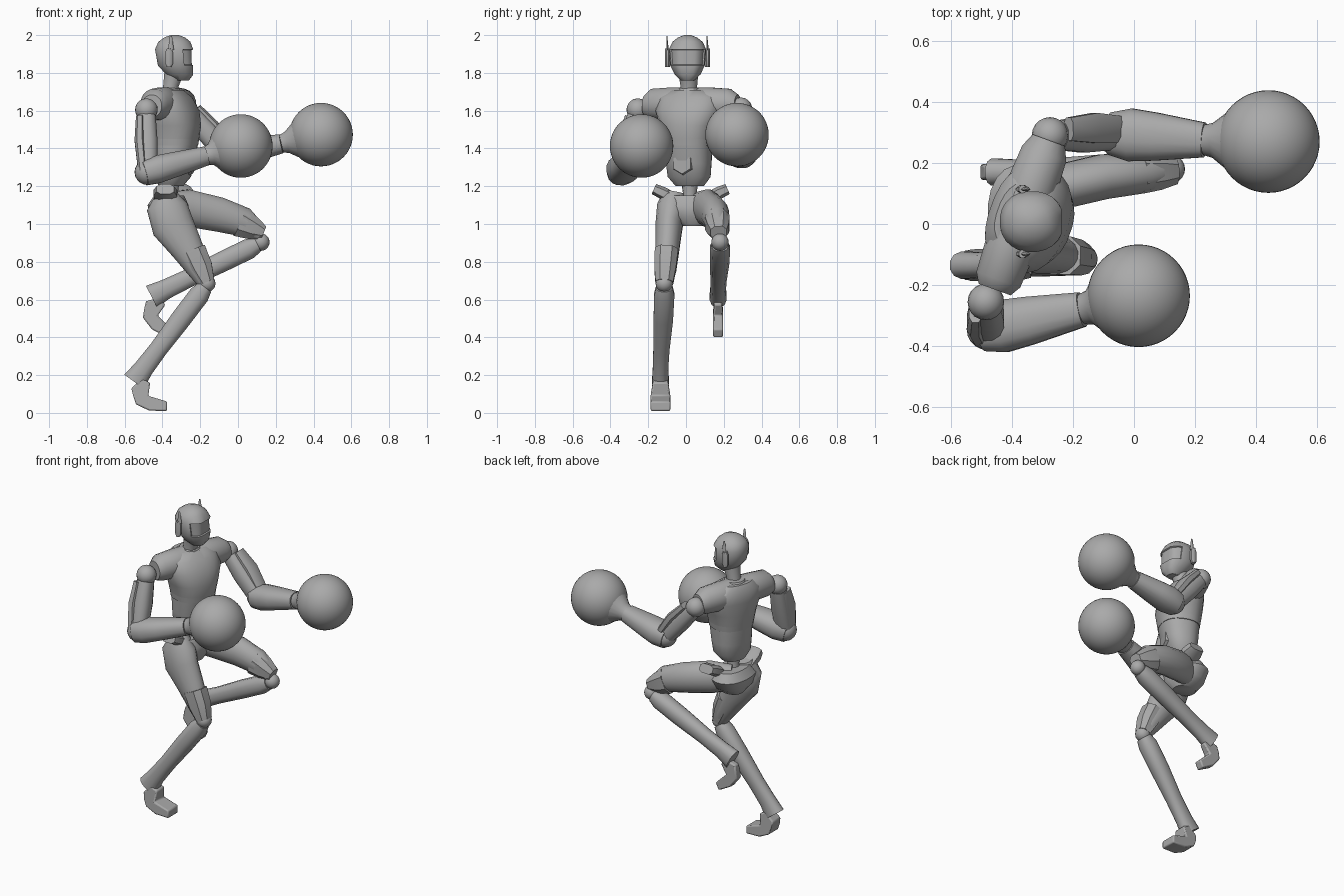
import bpy, bmesh, math
from mathutils import Vector

cube = bpy.data.objects.get("Cube")
if cube:
    bpy.data.objects.remove(cube, do_unlink=True)

grey = bpy.data.materials.new("plain grey")
grey.use_nodes = True
grey.diffuse_color = (0.4, 0.4, 0.4, 1)
grey.node_tree.nodes["Principled BSDF"].inputs["Base Color"].default_value = grey.diffuse_color

Y = Vector((0, 1, 0))
UP = Vector((0, 0, 1))


def finish(name, bm, angle=40):
    bmesh.ops.recalc_face_normals(bm, faces=bm.faces)
    mesh = bpy.data.meshes.new(name)
    bm.to_mesh(mesh)
    bm.free()
    mesh.materials.append(grey)
    ob = bpy.data.objects.new(name, mesh)
    bpy.context.collection.objects.link(ob)
    bpy.ops.object.select_all(action='DESELECT')
    ob.select_set(True)
    bpy.context.view_layer.objects.active = ob
    bpy.ops.object.shade_smooth_by_angle(angle=math.radians(angle))
    return ob


def loft_mesh(stations, side=Y, axis=None, n=16, power=1.0):
    """Rings (x, y, z, side radius, other radius) skinned along a path."""
    bm = bmesh.new()
    pts = [Vector(s[:3]) for s in stations]
    rings = []
    for i, (p, s) in enumerate(zip(pts, stations)):
        t = axis or (pts[min(i + 1, len(pts) - 1)] - pts[max(i - 1, 0)]).normalized()
        u = (side - t * side.dot(t)).normalized()
        v = t.cross(u)
        ring = []
        for k in range(n):
            a = math.tau * (k + 0.5) / n
            c, d = math.cos(a), math.sin(a)
            c, d = math.copysign(abs(c) ** power, c), math.copysign(abs(d) ** power, d)
            ring.append(bm.verts.new(p + u * c * s[3] + v * d * s[4]))
        rings.append(ring)
    for a, b in zip(rings, rings[1:]):
        for k in range(n):
            bm.faces.new((a[k], a[(k + 1) % n], b[(k + 1) % n], b[k]))
    bm.faces.new(rings[0])
    bm.faces.new(rings[-1])
    return bm


def loft(name, stations, **kw):
    return finish(name, loft_mesh(stations, **kw))


def ball(name, centre, r, seg=32):
    bm = bmesh.new()
    bmesh.ops.create_uvsphere(bm, u_segments=seg, v_segments=seg // 2, radius=r)
    bmesh.ops.translate(bm, verts=bm.verts, vec=centre)
    return finish(name, bm)


# Torso axes: the chest is twisted toward its right
yaw = math.radians(-20)
fwd = Vector((math.cos(yaw), math.sin(yaw), 0))
lat = Vector((-math.sin(yaw), math.cos(yaw), 0))


def body(f, l, z):
    return Vector((-0.355, 0.02, z)) + fwd * f + lat * l


def torso(name, rows, **kw):
    loft(name, [(*body(f, 0, z), a, b) for z, f, a, b in rows],
         side=lat, axis=UP, **kw)


# Torso
torso("chest", [(1.45, .02, .135, .125), (1.52, .02, .15, .135), (1.6, .01, .18, .13),
                (1.67, -.01, .17, .11), (1.71, -.02, .11, .075)], n=24, power=.85)
torso("waist_band", [(1.415, .02, .13, .12), (1.45, .02, .135, .125)], n=24, power=.85)
torso("abdomen", [(1.2, 0, .075, .06), (1.25, .01, .115, .09), (1.32, .015, .12, .105),
                  (1.415, .02, .125, .118)], n=20, power=.85)
torso("spine", [(1.1, -.01, .05, .05), (1.16, 0, .036, .036), (1.22, 0, .045, .045)], n=12)
torso("collar", [(1.69, -.015, .08, .075), (1.72, -.015, .062, .058)], n=16)
loft("shoulder_yoke", [(*body(-.015, l, z), r, r * .95) for l, z, r in
                       [(-.255, 1.625, .06), (-.22, 1.635, .082), (-.1, 1.635, .09),
                        (.1, 1.635, .09), (.22, 1.635, .082), (.265, 1.625, .06)]],
     side=UP, axis=lat, n=16)
loft("neck", [(-.365, .015, 1.66, .05, .05), (-.355, .015, 1.73, .045, .042),
              (-.335, .012, 1.81, .055, .055)], axis=UP)
belly = body(.11, 0, 1.32)
loft("belly_badge", [(*(belly - fwd * .02), .065, .065), (*(belly + fwd * .012), .055, .055)],
     axis=fwd, n=6)

# Head with flattened face and recessed visor
bm = loft_mesh([(-.30, .008, 1.76, .035, .04), (-.305, .008, 1.79, .068, .075),
                (-.325, .008, 1.84, .093, .1), (-.335, .008, 1.925, .1, .105),
                (-.337, .008, 1.965, .08, .085), (-.335, .008, 1.988, .05, .055),
                (-.335, .008, 2.0, .018, .02)], axis=UP, n=24, power=.92)
for v in bm.verts:
    v.co.x = min(v.co.x, -.237)
bm.normal_update()
visor = [f for f in bm.faces if 1.85 < f.calc_center_median().z < 1.92
         and f.calc_center_median().x > -.29]
bmesh.ops.recalc_face_normals(bm, faces=bm.faces)
bmesh.ops.inset_region(bm, faces=visor, thickness=.004, depth=-.008)
finish("head", bm)
for side, y in (("right", -.098), ("left", .114)):
    loft(side + "_ear", [(-.365, y, z, .014, r) for z, r in
                         [(1.83, .012), (1.85, .022), (1.91, .022), (1.93, .012)]],
         axis=UP, n=8)
    loft(side + "_antenna", [(-.355, y, 1.92, .008, .016), (-.355, y - .003, 1.995, .002, .006)],
         axis=UP, n=6)


# Arms ending in round gloves
def arm(side, shoulder, elbow, wrist, glove, out):
    s, e, w, g = map(Vector, (shoulder, elbow, wrist, glove))
    ball(side + "_shoulder_ball", s, .06, 20)
    a = s.lerp(e, .1)
    mid = s.lerp(e, .5)
    loft(side + "_upper_arm", [(*a, .048, .05), (*mid, .06, .058), (*e, .052, .055)],
         n=12, power=.8)
    # Long guard on the outer back of the upper arm
    o = Vector(out)
    loft(side + "_arm_guard", [(*(s.lerp(e, .12) + o), .04, .022), (*(mid + o * 1.1), .052, .028),
                               (*(e + o * .7), .045, .025)], n=8, power=.7)
    ball(side + "_elbow", e, .068, 20)
    d = (w - e).normalized()
    loft(side + "_forearm", [(*(e - d * .02), .07, .068), (*(e + d * .05), .088, .075),
                             (*e.lerp(w, .45), .08, .068), (*w, .058, .052)], n=16, power=.85)
    d = (g - w).normalized()
    loft(side + "_cuff", [(*w, .05, .048), (*(w + d * .03), .058, .058),
                          (*(g - d * .13), .1, .1)], n=20)
    ball(side + "_glove", g, .168, 48)


arm("right", (-.485, -.255, 1.605), (-.48, -.345, 1.275), (-.17, -.28, 1.36),
    (.015, -.235, 1.413), (-.035, -.02, 0))
arm("left", (-.275, .29, 1.61), (-.06, .295, 1.365), (.23, .275, 1.425),
    (.44, .27, 1.473), (.035, .02, .035))

# Pelvis and hip horns
loft("pelvis", [(-.36, .035, .99, .06, .07), (-.365, .03, 1.04, .13, .105),
                (-.37, .03, 1.1, .165, .11), (-.365, .03, 1.15, .13, .08)],
     axis=UP, n=20, power=.9)
for side, x, y, d in (("right", -.385, -.125, -1), ("left", -.3, .175, 1)):
    loft(side + "_hip_horn", [(x, y - d * .08, 1.12, .035, .06), (x, y, 1.165, .035, .065),
                              (x, y + d * .045, 1.185, .03, .05)], side=UP, n=8, power=.7)

# Thighs and knee guards
loft("right_thigh", [(-.38, -.06, 1.17, .06, .05), (-.375, -.075, 1.09, .08, .11),
                     (-.345, -.09, .99, .073, .115), (-.275, -.098, .88, .065, .09),
                     (-.205, -.108, .76, .058, .065), (-.17, -.115, .69, .045, .045)], n=16)
loft("left_thigh", [(-.38, .06, 1.09, .06, .08), (-.27, .115, 1.085, .075, .1),
                    (-.1, .155, 1.05, .075, .093), (.03, .165, 1.01, .065, .08),
                    (.12, .172, .95, .045, .045)], n=16)
loft("right_knee_guard", [(-.24, -.103, .86, .066, .075), (-.2, -.11, .77, .062, .07),
                          (-.165, -.115, .69, .05, .045)], n=8, power=.8)
loft("left_knee_guard", [(.01, .165, 1.01, .07, .085), (.075, .17, .98, .062, .067),
                         (.135, .173, .955, .045, .038)], n=8, power=.8)


# Lower legs: one shape, swung about the heel for the raised side
def lower_leg(side, swing, heel, dy, toe_in):
    c, s = math.cos(swing), math.sin(swing)

    def place(x, y, z):
        x, z = x + .61, z - .19
        return (heel[0] + x * c - z * s, dy + y * toe_in, heel[1] + x * s + z * c)

    ball(side + "_knee", place(-.165, .02, .685), .046, 20)
    loft(side + "_shin", [(*place(x, y, z), a, b) for x, y, z, a, b in
                          [(-.175, .02, .665, .045, .042), (-.205, .02, .625, .055, .056),
                           (-.3, .015, .5, .053, .056), (-.42, .005, .34, .044, .05),
                           (-.5, 0, .235, .042, .054), (-.55, 0, .165, .046, .066)]],
         n=12, power=.85)
    profile = [(-.565, .13), (-.51, .18), (-.465, .16), (-.475, .09), (-.375, .06),
               (-.375, .01), (-.47, .012), (-.54, .045), (-.555, .09)]
    bm = bmesh.new()
    rows = []
    for d in (-1, 1):
        rows.append([bm.verts.new(place(x, d * (.04 if z > .1 else .052), z))
                     for x, z in profile])
        bm.faces.new(rows[-1])
    for k in range(len(profile)):
        j = (k + 1) % len(profile)
        bm.faces.new((rows[0][k], rows[0][j], rows[1][j], rows[1][k]))
    foot = finish(side + "_foot", bm)
    bevel = foot.modifiers.new("soft edges", 'BEVEL')
    bevel.width = .008
    bevel.segments = 2


lower_leg("right", 0, (-.61, .19), -.135, 1)
lower_leg("left", math.radians(-27), (-.5, .665), .17, .5)
